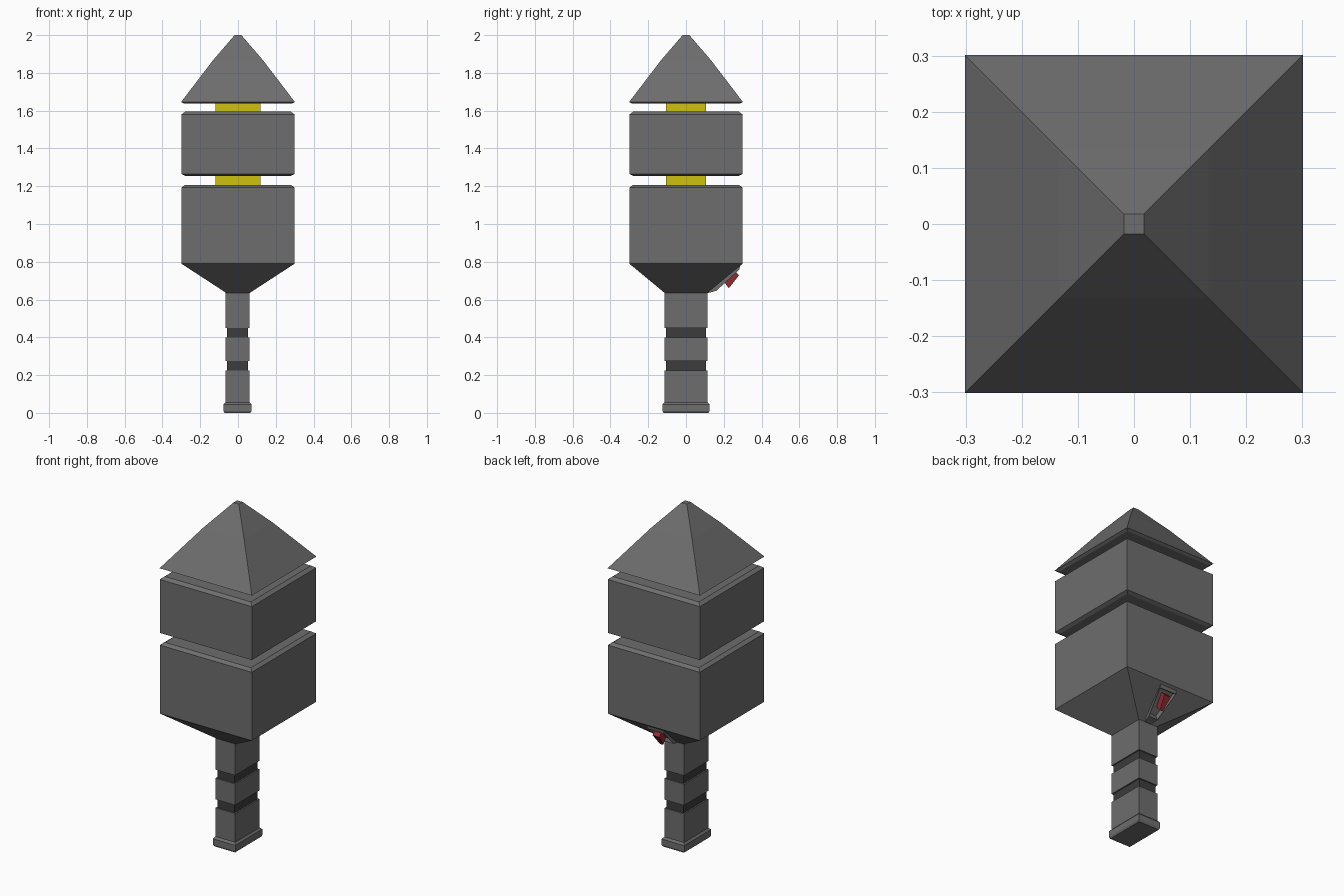
import bpy
import bmesh

if "Cube" in bpy.data.objects:
    bpy.data.objects.remove(bpy.data.objects["Cube"])


def finish(bm, name, mat):
    bmesh.ops.recalc_face_normals(bm, faces=bm.faces)
    mesh = bpy.data.meshes.new(name)
    bm.to_mesh(mesh)
    bm.free()
    obj = bpy.data.objects.new(name, mesh)
    bpy.context.collection.objects.link(obj)
    mesh.materials.append(mat)
    return obj


def material(name, color):
    m = bpy.data.materials.new(name)
    m.diffuse_color = color
    m.use_nodes = True
    m.node_tree.nodes["Principled BSDF"].inputs["Base Color"].default_value = m.diffuse_color
    return m


def loft(name, rings, mat, cx=0.0):
    """Stack of rectangles (half x, half y, z) skinned into a closed solid."""
    bm = bmesh.new()
    loops = [[bm.verts.new((cx + sx * hx, sy * hy, z))
              for sx, sy in ((-1, -1), (1, -1), (1, 1), (-1, 1))]
             for hx, hy, z in rings]
    for a, b in zip(loops, loops[1:]):
        for i in range(4):
            j = (i + 1) % 4
            bm.faces.new((a[i], a[j], b[j], b[i]))
    bm.faces.new(loops[0][::-1])
    bm.faces.new(loops[-1])
    return finish(bm, name, mat)


def side_profile(name, points, mat, recess=None):
    """Symmetric solid from side outline points (half x, y, z)."""
    bm = bmesh.new()
    left = [bm.verts.new((-h, y, z)) for h, y, z in points]
    right = [bm.verts.new((h, y, z)) for h, y, z in points]
    n = len(points)
    bands = [bm.faces.new((left[i], left[(i + 1) % n],
                           right[(i + 1) % n], right[i])) for i in range(n)]
    bm.faces.new(left[::-1])
    bm.faces.new(right)
    bmesh.ops.recalc_face_normals(bm, faces=bm.faces)
    if recess is not None:
        bmesh.ops.inset_region(bm, faces=[bands[recess]], thickness=0.013)
        bmesh.ops.translate(bm, verts=bands[recess].verts, vec=(0, -0.012, 0.015))
    return finish(bm, name, mat)


grey = material("dark_grey", (0.155, 0.155, 0.155, 1))
black = material("near_black", (0.045, 0.045, 0.045, 1))
yellow = material("yellow", (0.62, 0.54, 0.004, 1))
red = material("red", (0.3, 0.025, 0.03, 1))

# Head: funnel with lower block, middle block, pointed cap
loft("lower_block", [(0.062, 0.113, 0.635), (0.3, 0.3, 0.79),
                     (0.3, 0.3, 1.193), (0.28, 0.28, 1.207)], grey)
loft("middle_block", [(0.28, 0.28, 1.255), (0.3, 0.3, 1.265),
                      (0.3, 0.3, 1.58), (0.28, 0.28, 1.595)], grey)
loft("pointed_cap", [(0.285, 0.285, 1.637), (0.301, 0.301, 1.646),
                     (0.133, 0.133, 1.866), (0.018, 0.018, 2.0)], grey)

# Yellow core showing in the two gaps
for i, (low, high) in enumerate(((1.2, 1.265), (1.585, 1.645))):
    loft(f"core_{i + 1}", [(0.12, 0.105, low), (0.12, 0.105, high)], yellow)

# Handle: three grey grips, two dark grooves and a chamfered foot
cx = -0.003
for i, (low, high) in enumerate(((0.05, 0.225), (0.275, 0.4), (0.45, 0.645))):
    loft(f"grip_{i + 1}", [(0.064, 0.114, low), (0.064, 0.114, high)], grey, cx)
for i, (low, high) in enumerate(((0.225, 0.275), (0.4, 0.45))):
    loft(f"groove_{i + 1}", [(0.056, 0.107, low), (0.056, 0.107, high)], black, cx)
loft("foot", [(0.068, 0.12, 0.0), (0.074, 0.125, 0.01),
              (0.074, 0.125, 0.045), (0.064, 0.114, 0.056)], grey, cx)

# Recessed housing under the back slope, with the red trigger in it
side_profile("trigger_housing",
             [(0.02, 0.11, 0.633), (0.03, 0.16, 0.646), (0.055, 0.282, 0.758),
              (0.055, 0.288, 0.785), (0.025, 0.11, 0.65)], grey, recess=1)
side_profile("trigger", [(0.01, 0.2, 0.695), (0.01, 0.227, 0.66),
                         (0.022, 0.28, 0.728), (0.022, 0.255, 0.755)], red)
